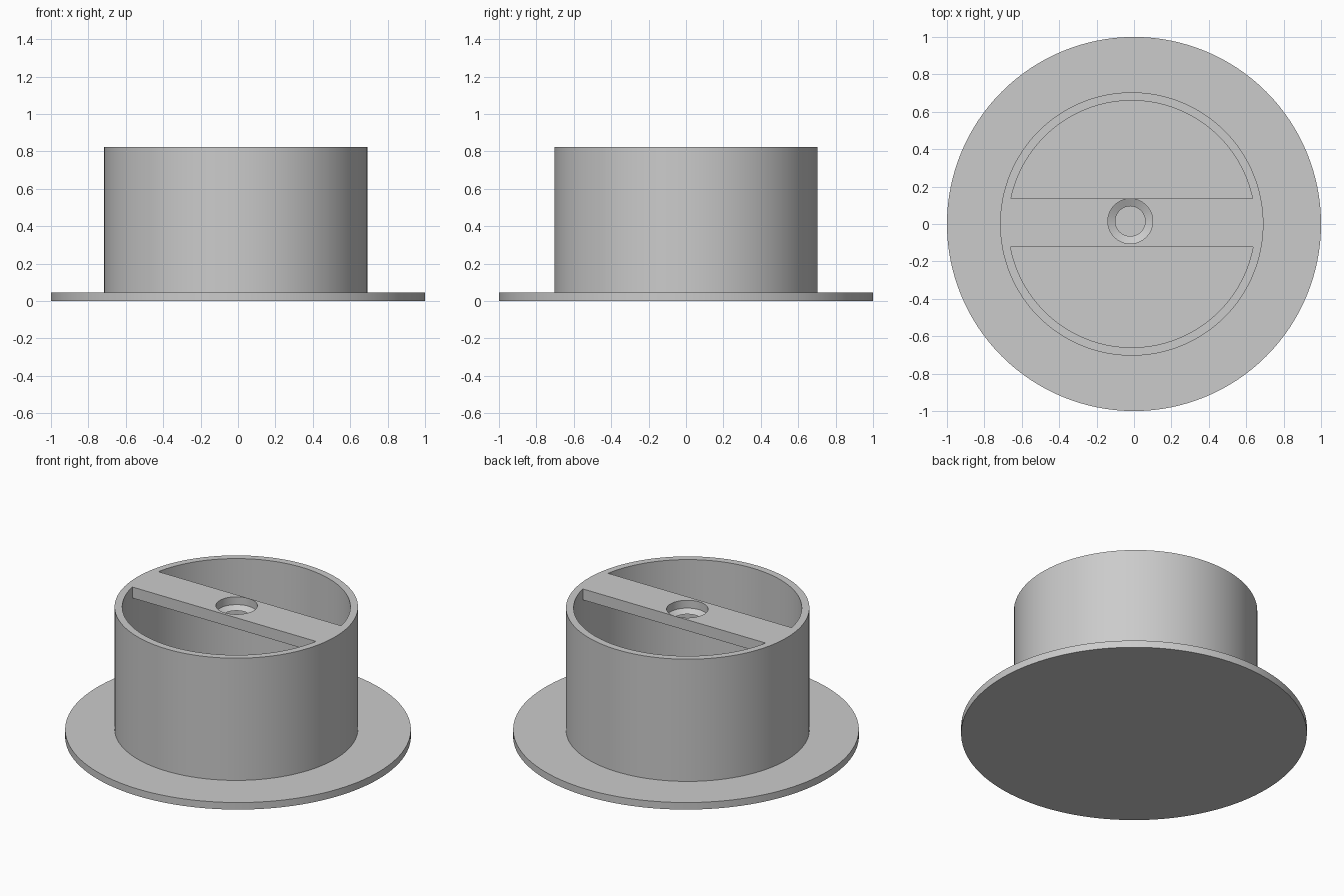
import bpy, bmesh, math

cube = bpy.data.objects.get("Cube")
if cube:
    bpy.data.objects.remove(cube, do_unlink=True)

grey = bpy.data.materials.new("plain_grey")
grey.use_nodes = True
colour = (0.6, 0.6, 0.6, 1)
grey.diffuse_color = colour
grey.node_tree.nodes["Principled BSDF"].inputs["Base Color"].default_value = colour

TUBE_X = -0.012
TOP = 0.825
PLATE_TOP = 0.045
BAR_BOTTOM = TOP - 0.07


def add_object(name, bm):
    bmesh.ops.recalc_face_normals(bm, faces=bm.faces)
    mesh = bpy.data.meshes.new(name)
    bm.to_mesh(mesh)
    bm.free()
    mesh.materials.append(grey)
    obj = bpy.data.objects.new(name, mesh)
    bpy.context.collection.objects.link(obj)
    return obj


def turned(name, profile, x=0, y=0, sides=128):
    """Solid of revolution from (radius, height) pairs, capped at both ends."""
    bm = bmesh.new()
    rings = []
    for r, z in profile:
        angles = [math.tau * i / sides for i in range(sides)]
        rings.append([bm.verts.new((x + r * math.cos(a), y + r * math.sin(a), z)) for a in angles])
    for low, high in zip(rings, rings[1:]):
        for i in range(sides):
            j = (i + 1) % sides
            bm.faces.new((low[i], low[j], high[j], high[i]))
    bm.faces.new(rings[0][::-1])
    bm.faces.new(rings[-1])
    return add_object(name, bm)


def block(name, low, high):
    bm = bmesh.new()
    bmesh.ops.create_cube(bm, size=1)
    for v in bm.verts:
        v.co = [(a + b) / 2 + c * (b - a) for a, b, c in zip(low, high, v.co)]
    return add_object(name, bm)


def cut(target, cutter):
    """Subtract the cutter, then remove it."""
    mod = target.modifiers.new("cut", "BOOLEAN")
    mod.operation = "DIFFERENCE"
    mod.solver = "EXACT"
    mod.object = cutter
    bpy.context.view_layer.objects.active = target
    bpy.ops.object.modifier_apply(modifier=mod.name)
    bpy.data.objects.remove(cutter, do_unlink=True)


# Round base flange
base_plate = turned("base_plate", [(1, 0), (1, PLATE_TOP)])

# Hollow tube, with the crossbar left standing flush with its rim
tube = turned("tube_with_crossbar", [(0.704, 0.02), (0.704, TOP)], TUBE_X)
cavity = turned("cavity_cutter", [(0.66, -0.1), (0.66, 1)], TUBE_X)
cut(cavity, block("crossbar_keep", (-0.9, -0.123, BAR_BOTTOM), (0.9, 0.136, 1.1)))
cut(tube, cavity)

# Stepped, tapered screw hole through the crossbar
hole = [(0.08, 0.6), (0.08, BAR_BOTTOM), (0.12, BAR_BOTTOM + 0.02), (0.12, 1)]
cut(tube, turned("hole_cutter", hole, -0.02, 0.015, 64))

# Smooth the round walls, keep the rims sharp
bpy.ops.object.select_all(action="DESELECT")
for part in (base_plate, tube):
    part.select_set(True)
    bpy.context.view_layer.objects.active = part
bpy.ops.object.shade_smooth_by_angle(angle=math.radians(30))
